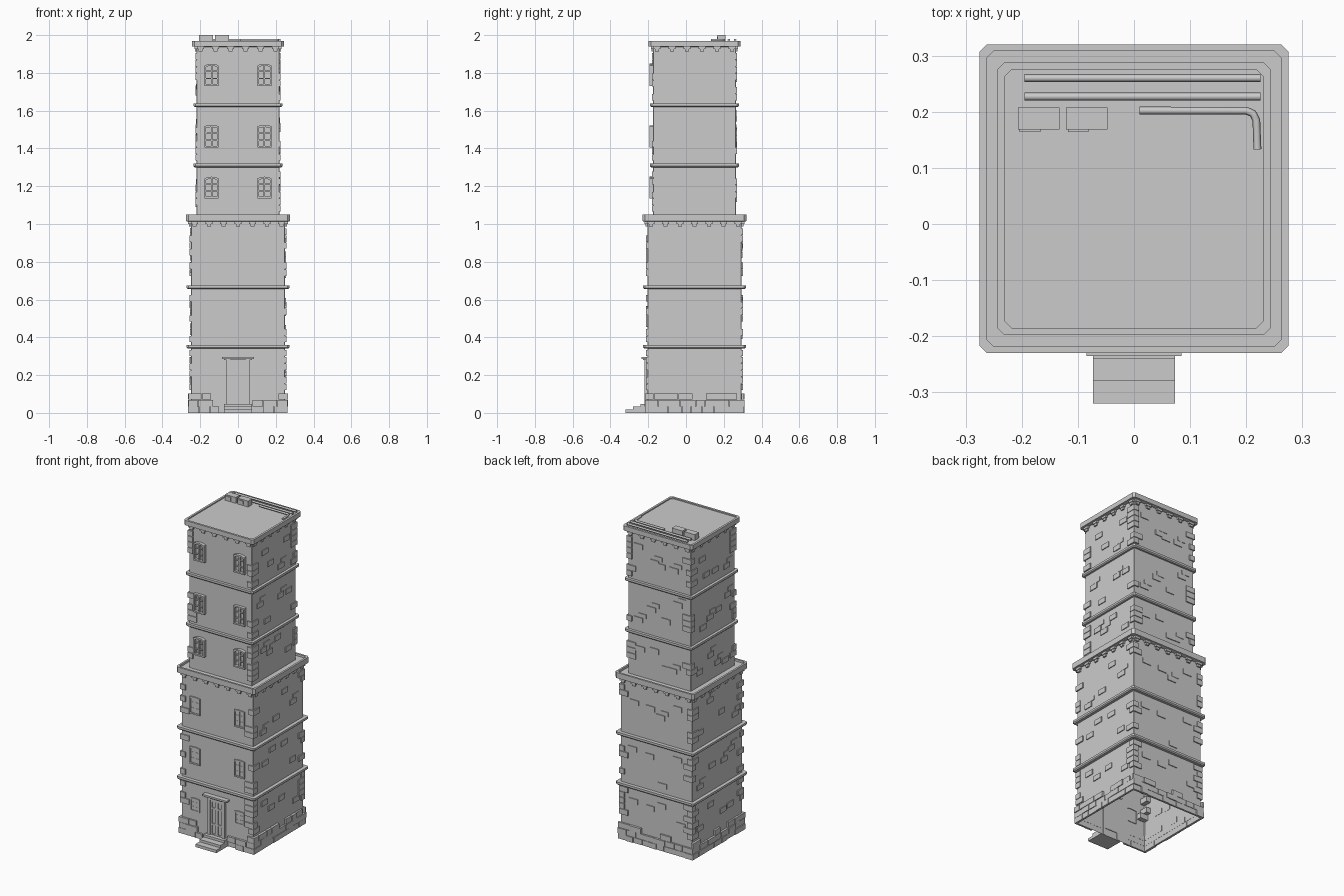
import bpy, bmesh, math, random
from mathutils import Matrix, Vector

if "Cube" in bpy.data.objects:
    bpy.data.objects.remove(bpy.data.objects["Cube"])

random.seed(4)
CY = 0.045            # tower axis in y
LOW, UP = 0.25, 0.219  # half widths of lower and upper walls


def finish(name, bm):
    bmesh.ops.recalc_face_normals(bm, faces=bm.faces)
    me = bpy.data.meshes.new(name)
    bm.to_mesh(me)
    bm.free()
    ob = bpy.data.objects.new(name, me)
    bpy.context.collection.objects.link(ob)
    return ob


def side(k):
    return Matrix.Translation((0, CY, 0)) @ Matrix.Rotation(k * math.pi / 2, 4, 'Z')


def box(bm, u0, u1, d0, d1, z0, z1, k=0):
    """Box on side k: u along the wall, d outward from the axis."""
    m = side(k) @ Matrix.Translation(((u0 + u1) / 2, -(d0 + d1) / 2, (z0 + z1) / 2))
    m = m @ Matrix.Diagonal((u1 - u0, d1 - d0, z1 - z0, 1))
    bmesh.ops.create_cube(bm, size=1, matrix=m)


def square_loft(name, profile, c, cap=False):
    """Sweep a (half width, z) profile round a square with cut corners."""
    bm = bmesh.new()
    rings = []
    for h, z in profile:
        ring = []
        for k in range(4):
            for p in ((-h + c, -h, z), (h - c, -h, z)):
                ring.append(bm.verts.new(side(k) @ Vector(p)))
        rings.append(ring)
    for a, b in zip(rings, rings[1:]):
        for i in range(8):
            j = (i + 1) % 8
            bm.faces.new((a[i], a[j], b[j], b[i]))
    if cap:
        bm.faces.new(rings[-1])
    return finish(name, bm)


# walls, open underneath
square_loft("lower_walls", [(LOW, 0), (LOW, 1.02)], 0.003)
square_loft("upper_walls", [(UP, 1.03), (UP, 1.945)], 0.003)

# string courses, ledge cornice and roof with parapet
for i, (z, h, w) in enumerate([(0.35, 0.272, LOW), (0.665, 0.272, LOW),
                               (1.31, 0.236, UP), (1.63, 0.236, UP)]):
    square_loft(f"band_{i + 1}", [(w, z - 0.01), (h - 0.006, z - 0.01), (h, z - 0.004),
                                  (h, z + 0.009), (w, z + 0.009)], 0.01)
square_loft("ledge_cornice", [(LOW, 1.012), (0.275, 1.015), (0.275, 1.05), (0.263, 1.05),
                              (0.263, 1.037), (UP, 1.037)], 0.013)
square_loft("roof", [(UP, 1.938), (0.243, 1.94), (0.243, 1.97), (0.23, 1.97),
                     (0.23, 1.963)], 0.012, cap=True)

# corbels under both cornices
bm = bmesh.new()
for w, z, n, out in ((LOW, 1.014, 7, 0.014), (UP, 1.94, 6, 0.012)):
    for k in range(4):
        for i in range(n):
            u = -w + 0.02 + i * (2 * w - 0.04) / (n - 1)
            box(bm, u - 0.019, u + 0.019, w - 0.002, w + out, z - 0.014, z, k)
            box(bm, u - 0.011, u + 0.011, w - 0.002, w + out * 0.7, z - 0.028, z - 0.014, k)
finish("corbels", bm)

# rough stone plinth, uneven along its top row
bm = bmesh.new()
for k in range(4):
    for row in range(3):
        u = -0.262
        while u < 0.262:
            e = min(u + random.uniform(0.045, 0.085), 0.262)
            if 0.262 - e < 0.03:
                e = 0.262
            hidden = k == 0 and e > -0.06 and u < 0.06
            if not hidden and (row < 2 or random.random() < 0.75):
                box(bm, u + 0.001, e - 0.001, LOW - 0.001, 0.26 + random.uniform(0, 0.005),
                    row * 0.035, row * 0.035 + 0.033, k)
            u = e
finish("plinth_stones", bm)

# quoins on the corners and scattered bricks on the blank walls
quoins, bricks = bmesh.new(), bmesh.new()
storeys = [(0.11, 0.335, LOW), (0.365, 0.65, LOW), (0.68, 0.985, LOW),
           (1.055, 1.295, UP), (1.325, 1.615, UP), (1.645, 1.91, UP)]
for z0, z1, w in storeys:
    for k in range(4):
        z = z0 + 0.01
        while z < z1 - 0.035:
            if random.random() < 0.55:
                a, b = random.choice(((0.03, 0.055), (0.055, 0.03)))
                m = 0.007
                box(quoins, w - a, w + m, w - b, w + m, z, z + 0.033, k)
            z += 0.036
        if k:
            for i in range(4):
                u = -w + 0.1 + i * (2 * w - 0.2) / 3 + random.uniform(-0.03, 0.03)
                zb = random.uniform(z0 + 0.02, z1 - 0.06)
                box(bricks, u - 0.03, u + 0.03, w - 0.001, w + 0.005, zb, zb + 0.032, k)
                if random.random() < 0.3:
                    box(bricks, u, u + 0.055, w - 0.001, w + 0.004, zb + 0.034, zb + 0.06, k)
finish("quoins", quoins)
finish("wall_bricks", bricks)


def window(name, x, z, w, h, d, out, arch):
    """Frame with slightly arched head, glazing bars and pane."""
    bm = bmesh.new()

    def outline(a, b, y):
        pts = [(-a, -b), (a, -b), (a, b - arch), (a * 0.5, b - arch * 0.25), (0, b),
               (-a * 0.5, b - arch * 0.25), (-a, b - arch)]
        return [bm.verts.new((x + p, CY - y, z + q)) for p, q in pts]
    t = 0.009
    rings = [outline(w / 2, h / 2, d - 0.004), outline(w / 2, h / 2, d + out),
             outline(w / 2 - t, h / 2 - t, d + out), outline(w / 2 - t, h / 2 - t, d + 0.002)]
    for a, b in zip(rings, rings[1:]):
        for i in range(7):
            j = (i + 1) % 7
            bm.faces.new((a[i], a[j], b[j], b[i]))
    bm.faces.new(rings[-1])
    bar = d + out * 0.7
    box(bm, x - 0.004, x + 0.004, d, bar, z - h / 2 + t, z + h / 2 - t)
    for s in (-1, 1):
        zz = z + s * h / 6
        box(bm, x - w / 2 + t, x + w / 2 - t, d, bar - 0.001, zz - 0.003, zz + 0.003)
    finish(name, bm)


rows = [(0.2, 0.066, 0.085, LOW, 0.006, 0.155, 0.004), (0.51, 0.072, 0.11, LOW, 0.007, 0.155, 0.004),
        (0.825, 0.072, 0.11, LOW, 0.007, 0.155, 0.004), (1.193, 0.076, 0.115, UP, 0.019, 0.14, 0.009),
        (1.463, 0.076, 0.117, UP, 0.019, 0.14, 0.002), (1.79, 0.076, 0.117, UP, 0.019, 0.14, 0.009)]
for r, (z, w, h, d, out, x, arch) in enumerate(rows):
    for s, label in ((-1, "left"), (1, "right")):
        window(f"window_{label}_{r + 1}", s * x, z, w, h, d, out, arch)

# door surround with lintel
bm = bmesh.new()
for s in (-1, 1):
    a, b = sorted((s * 0.042, s * 0.06))
    box(bm, a, b, LOW - 0.004, 0.266, 0, 0.28)
box(bm, -0.042, 0.042, LOW - 0.004, 0.264, 0.265, 0.28)
box(bm, -0.075, 0.075, LOW - 0.004, 0.272, 0.279, 0.286)
box(bm, -0.085, 0.085, LOW - 0.004, 0.28, 0.286, 0.297)
finish("door_surround", bm)

# double door leaves with raised stiles
bm = bmesh.new()
box(bm, -0.042, 0.042, LOW - 0.004, 0.253, 0.045, 0.265)
for s in (-1, 1):
    for c in (0.005, 0.037):
        box(bm, s * c - 0.005, s * c + 0.005, 0.25, 0.26, 0.045, 0.265)
for z in (0.05, 0.115, 0.215, 0.26):
    box(bm, -0.042, 0.042, 0.25, 0.259, z - 0.005, z + 0.005)
finish("door", bm)

# front steps
bm = bmesh.new()
for y, z0, z1 in ((0.365, 0, 0.018), (0.325, 0.018, 0.033), (0.285, 0.033, 0.048)):
    box(bm, -0.073, 0.073, LOW, y, z0, z1)
finish("front_steps", bm)

# roof vent units
for i, x in enumerate((-0.17, -0.084)):
    bm = bmesh.new()
    box(bm, x - 0.037, x + 0.037, CY - 0.208, CY - 0.168, 1.963, 2.0)
    box(bm, x - 0.034, x + 0.003, CY - 0.17, CY - 0.164, 1.97, 1.993)
    finish(f"roof_unit_{i + 1}", bm)

# roof pipes
paths = [[(-0.195, 0.26), (0.225, 0.26)], [(-0.195, 0.227), (0.225, 0.227)],
         [(0.01, 0.202), (0.2, 0.202), (0.212, 0.197), (0.218, 0.185), (0.22, 0.133)]]
for i, path in enumerate(paths):
    cu = bpy.data.curves.new(f"roof_pipe_{i + 1}", 'CURVE')
    cu.dimensions = '3D'
    cu.bevel_depth = 0.007
    cu.bevel_resolution = 1
    cu.use_fill_caps = True
    sp = cu.splines.new('POLY')
    sp.points.add(len(path) - 1)
    for p, (x, y) in zip(sp.points, path):
        p.co = (x, y, 1.974, 1)
    bpy.context.collection.objects.link(bpy.data.objects.new(f"roof_pipe_{i + 1}", cu))
